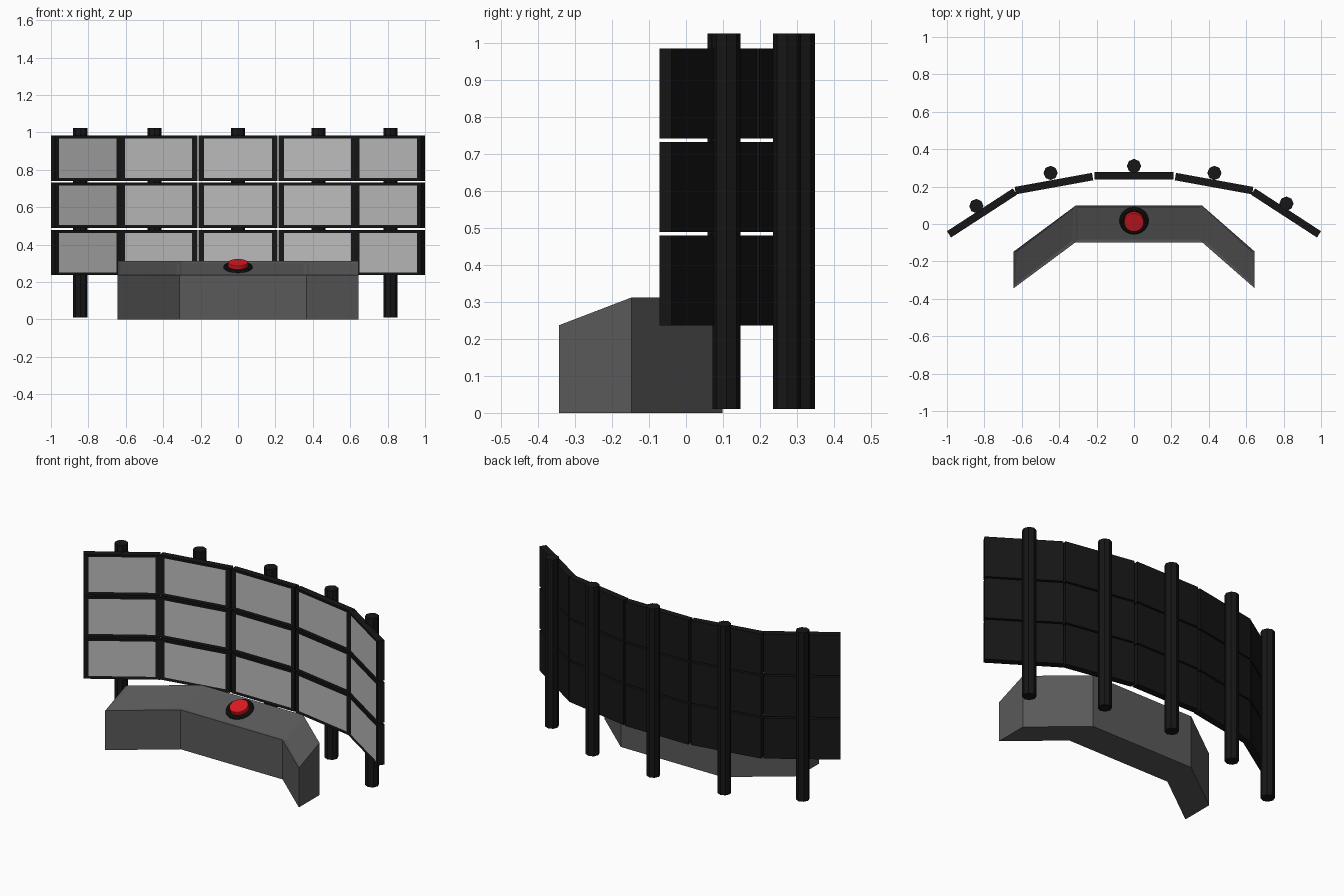
import bpy, bmesh
from math import radians, atan2
from mathutils import Matrix

if "Cube" in bpy.data.objects:
    bpy.data.objects.remove(bpy.data.objects["Cube"])


def material(name, rgb):
    m = bpy.data.materials.new(name)
    m.diffuse_color = (*rgb, 1)
    m.use_nodes = True
    m.node_tree.nodes["Principled BSDF"].inputs["Base Color"].default_value = m.diffuse_color
    return m


BLACK = material("black", (0.008, 0.008, 0.008))
SCREEN = material("screen_grey", (0.5, 0.5, 0.5))
GREY = material("console_grey", (0.1, 0.1, 0.1))
RED = material("button_red", (0.7, 0.01, 0.015))


def finish(bm, name, mats, matrix=Matrix()):
    bmesh.ops.recalc_face_normals(bm, faces=bm.faces)
    mesh = bpy.data.meshes.new(name)
    bm.to_mesh(mesh)
    bm.free()
    for m in mats:
        mesh.materials.append(m)
    ob = bpy.data.objects.new(name, mesh)
    ob.matrix_world = matrix
    bpy.context.collection.objects.link(ob)
    return ob


def monitor(name, x, y, z, angle):
    # black box with an inset grey display on its front
    w, t, h = 0.42, 0.04, 0.243
    bm = bmesh.new()
    bmesh.ops.create_cube(bm, size=1)
    bmesh.ops.scale(bm, vec=(w, t, h), verts=bm.verts)
    front = min(bm.faces, key=lambda f: f.calc_center_median().y)
    bmesh.ops.inset_individual(bm, faces=[front], thickness=0.02)
    for v in front.verts:
        v.co.x = (w / 2 - 0.027) * (1 if v.co.x > 0 else -1)
        v.co.z = (h / 2 - 0.016) * (1 if v.co.z > 0 else -1)
        v.co.y += 0.002
    front.material_index = 1
    finish(bm, name, [BLACK, SCREEN],
           Matrix.Translation((x, y, z)) @ Matrix.Rotation(radians(angle), 4, 'Z'))


def cylinder(name, r1, r2, depth, sides, matrix, mat):
    bm = bmesh.new()
    bmesh.ops.create_cone(bm, cap_ends=True, segments=sides,
                          radius1=r1, radius2=r2, depth=depth)
    return finish(bm, name, [mat], matrix)


# curved wall of monitors: five columns, three rows
columns = [(-0.813, 0.059, 33), (-0.428, 0.216, 10.3), (0, 0.258, 0),
           (0.428, 0.216, -10.3), (0.813, 0.059, -33)]
for c, (x, y, a) in enumerate(columns):
    for r in range(3):
        monitor(f"monitor_{c}_{r}", x, y, 0.358 + 0.2525 * r, a)

# support poles behind each column
for i, (x, y) in enumerate([(-0.843, 0.096), (-0.446, 0.273), (0, 0.31),
                            (0.43, 0.273), (0.815, 0.109)]):
    cylinder(f"support_pole_{i}", 0.038, 0.038, 1.015, 8,
             Matrix.Translation((x, y, 0.5175)), BLACK)

# control console: one sloped profile swept through four stations
stations = [(-0.643, -0.245), (-0.313, 0.0), (0.365, 0.0), (0.645, -0.245)]
profile = [(-0.098, 0), (-0.098, 0.237), (0.098, 0.312), (0.098, 0)]
bm = bmesh.new()
rings = [[bm.verts.new((x, y + py, pz)) for py, pz in profile] for x, y in stations]
tops = []
for a, b in zip(rings, rings[1:]):
    for i in range(4):
        j = (i + 1) % 4
        f = bm.faces.new((a[i], b[i], b[j], a[j]))
        if i == 1:
            tops.append(f)
bm.faces.new(rings[0])
bm.faces.new(rings[-1])
bmesh.ops.recalc_face_normals(bm, faces=bm.faces)
bmesh.ops.inset_individual(bm, faces=tops, thickness=0.02, depth=-0.004)
finish(bm, "control_console", [GREY])

# red button in a black ring, tilted with the console top
tilt = (Matrix.Translation((0, 0.018, 0.278))
        @ Matrix.Rotation(atan2(0.075, 0.196), 4, 'X'))
bpy.ops.mesh.primitive_torus_add(major_segments=32, minor_segments=10,
                                 major_radius=0.065, minor_radius=0.013)
ring = bpy.context.object
ring.name = "button_ring"
ring.matrix_world = tilt
ring.data.materials.append(BLACK)
bpy.ops.object.shade_smooth_by_angle()

button = cylinder("red_button", 0.053, 0.053, 0.036, 32,
                  tilt @ Matrix.Translation((0, 0, 0.012)), RED)
bev = button.modifiers.new("soft_edge", 'BEVEL')
bev.width = 0.004
bev.segments = 2
